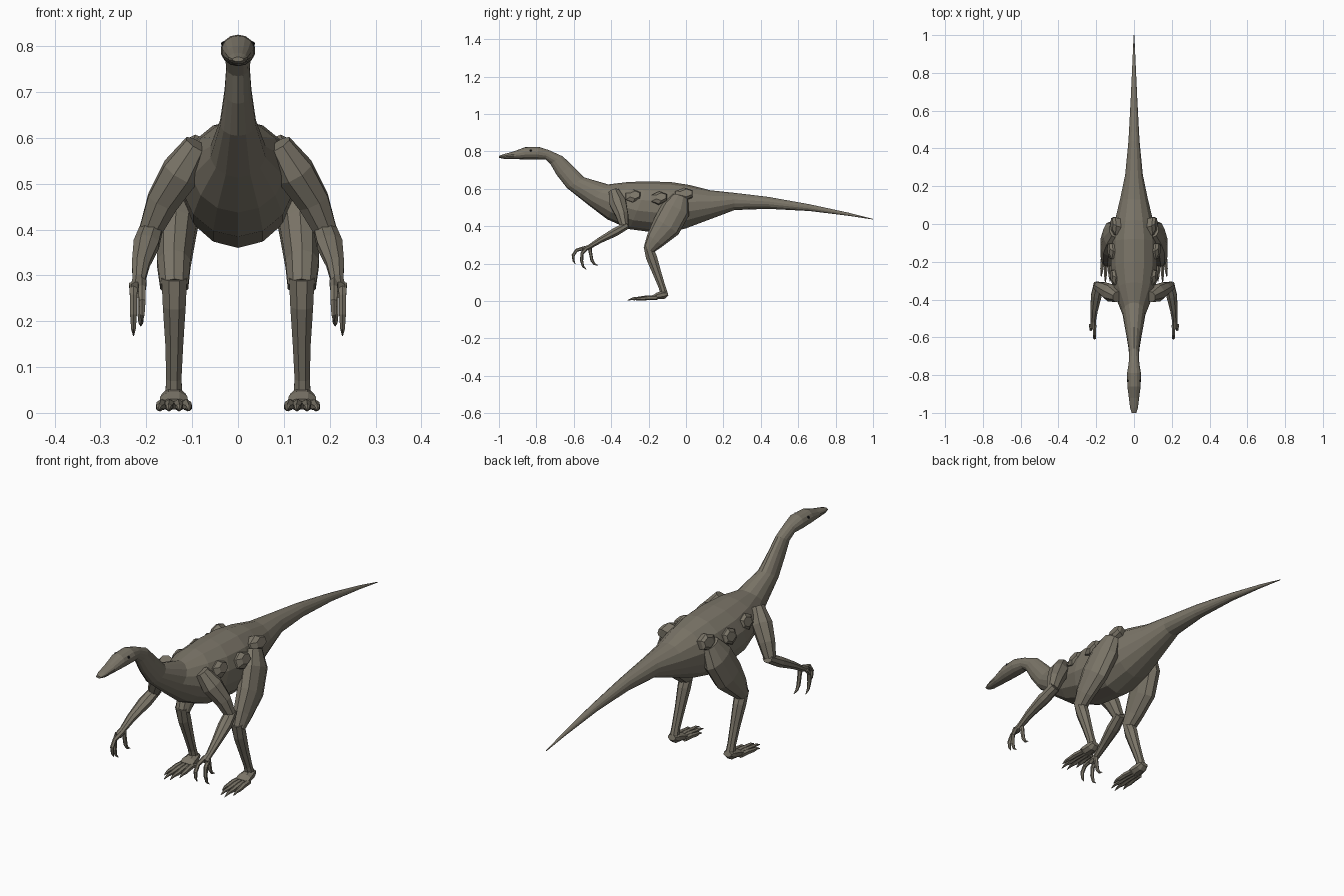
import bpy, bmesh, math
from mathutils import Vector

X = Vector((1, 0, 0))


def material(name, rgb):
    m = bpy.data.materials.new(name)
    m.diffuse_color = (*rgb, 1)
    return m


hide = material("hide", (0.20, 0.18, 0.14))
black = material("black", (0.01, 0.01, 0.01))


def finish(bm, name, mat, mirror):
    bmesh.ops.recalc_face_normals(bm, faces=bm.faces)
    me = bpy.data.meshes.new(name)
    bm.to_mesh(me)
    bm.free()
    me.materials.append(mat)
    ob = bpy.data.objects.new(name, me)
    bpy.context.collection.objects.link(ob)
    if mirror:
        ob.modifiers.new("mirror", "MIRROR").use_mirror_merge = False
    return ob


def loft(name, sections, sides, mat=hide, mirror=False):
    """Skin elliptical sections given as (centre, half-width vector, half-height vector)."""
    bm = bmesh.new()
    rings = []
    for c, u, v in sections:
        angles = [2 * math.pi * (i + 0.5) / sides for i in range(sides)]
        rings.append([bm.verts.new(c + u * math.cos(a) + v * math.sin(a)) for a in angles])
    for a, b in zip(rings, rings[1:]):
        for i in range(sides):
            j = (i + 1) % sides
            bm.faces.new((a[i], a[j], b[j], b[i]))
    bm.faces.new(rings[0])
    bm.faces.new(rings[-1])
    return finish(bm, name, mat, mirror)


def limb(name, path, sides):
    """Mirrored tube; each path entry is x, y, z, half width, half depth."""
    pts = [Vector(p[:3]) for p in path]
    sections = []
    for i, p in enumerate(path):
        a = (pts[i] - pts[i - 1]).normalized() if i else Vector()
        b = (pts[i + 1] - pts[i]).normalized() if i < len(pts) - 1 else Vector()
        t = (a + b).normalized()
        u = (X - t * X.dot(t)).normalized()
        sections.append((pts[i], u * p[3], t.cross(u) * p[4]))
    return loft(name, sections, sides, mirror=True)


# Head, neck, trunk and tail: top y, top z, bottom y, bottom z, half width
profile = [
    (-1.0, .776, -1.0, .766, .012), (-.975, .785, -.975, .761, .021),
    (-.92, .80, -.92, .76, .028), (-.86, .822, -.86, .758, .036),
    (-.79, .824, -.79, .757, .038), (-.735, .807, -.75, .757, .029),
    (-.66, .773, -.725, .735, .026), (-.61, .725, -.69, .675, .030),
    (-.545, .66, -.635, .605, .040), (-.417, .622, -.52, .515, .062),
    (-.31, .634, -.42, .44, .104), (-.20, .636, -.30, .388, .125),
    (-.08, .632, -.12, .364, .125), (.02, .617, .0, .392, .105),
    (.13, .59, .13, .44, .076), (.26, .577, .26, .488, .048),
    (.44, .556, .44, .494, .030), (.66, .517, .66, .482, .018),
    (.87, .472, .87, .456, .008), (1.0, .439, 1.0, .436, .002),
]
sections = []
for yt, zt, yb, zb, w in profile:
    top, bottom = Vector((0, yt, zt)), Vector((0, yb, zb))
    sections.append(((top + bottom) / 2, X * w, (top - bottom) / 2 * 1.03))
loft("body", sections, 14)

# Eyes
bm = bmesh.new()
bmesh.ops.create_icosphere(bm, subdivisions=1, radius=.007)
bmesh.ops.translate(bm, verts=bm.verts, vec=(.031, -.83, .804))
finish(bm, "eyes", black, True)

# Arms
limb("upper_arms", [
    (.088, -.385, .585, .030, .030), (.125, -.365, .525, .044, .048),
    (.165, -.342, .46, .037, .036), (.19, -.33, .40, .027, .024)], 8)
limb("forearms", [
    (.188, -.315, .405, .026, .021), (.200, -.38, .368, .030, .024),
    (.212, -.46, .325, .021, .017), (.216, -.515, .291, .015, .013),
    (.217, -.55, .275, .018, .013)], 8)

# Clawed fingers: x, then (y, z) joints
fingers = [
    (.209, [(-.535, .285), (-.585, .272), (-.603, .245), (-.601, .215), (-.592, .198)]),
    (.228, [(-.535, .280), (-.556, .255), (-.558, .215), (-.550, .185), (-.532, .168)]),
    (.212, [(-.515, .285), (-.510, .255), (-.503, .218), (-.490, .198), (-.470, .190)]),
]
for n, (x, joints) in enumerate(fingers):
    radii = (.011, .009, .0085, .006, .0012)
    limb(f"finger_{n + 1}", [(x, y, z, r, r) for (y, z), r in zip(joints, radii)], 6)

# Legs
limb("thighs", [
    (.098, -.03, .555, .035, .045), (.118, -.055, .49, .048, .078),
    (.135, -.105, .40, .046, .078), (.14, -.165, .325, .038, .052),
    (.139, -.20, .275, .032, .030)], 10)
limb("shins", [
    (.139, -.205, .295, .030, .024), (.139, -.185, .235, .027, .032),
    (.139, -.155, .15, .021, .025), (.14, -.128, .075, .018, .020),
    (.14, -.118, .04, .020, .022)], 8)
limb("feet", [
    (.14, -.097, .040, .020, .012), (.14, -.118, .034, .027, .024),
    (.14, -.15, .028, .032, .020), (.14, -.175, .019, .034, .013)], 8)

# Toes with claws: spread outwards from the foot
for n, (x0, x1, tip) in enumerate([(.116, .106, -.265), (.132, .127, -.305),
                                   (.148, .152, -.312), (.163, .174, -.28)]):
    path = []
    for f, z, r in [(0, .018, .012), (.35, .018, .012), (.65, .013, .010),
                    (.82, .013, .007), (1, .005, .0015)]:
        path.append((x0 + (x1 - x0) * f, -.155 + (tip + .155) * f, z, r, r))
    limb(f"toe_{n + 1}", path, 6)

# Bony side plates, leaning outwards and back along the flanks
for n, (y, z, x, size) in enumerate([(-.285, .56, .100, .045), (-.145, .55, .115, .047),
                                     (-.012, .57, .098, .053)]):
    out = Vector((.9, .25, .35)).normalized()
    along = Vector((0, 1, .05)) * size
    up = Vector((-.012, 0, .034))
    base = Vector((x, y, z))
    loft(f"side_plates_{n + 1}", [
        (base - out * .03, along, up), (base + out * .008, along, up),
        (base + out * .022 + along * .15, along * .65, up * .6)], 6, mirror=True)
